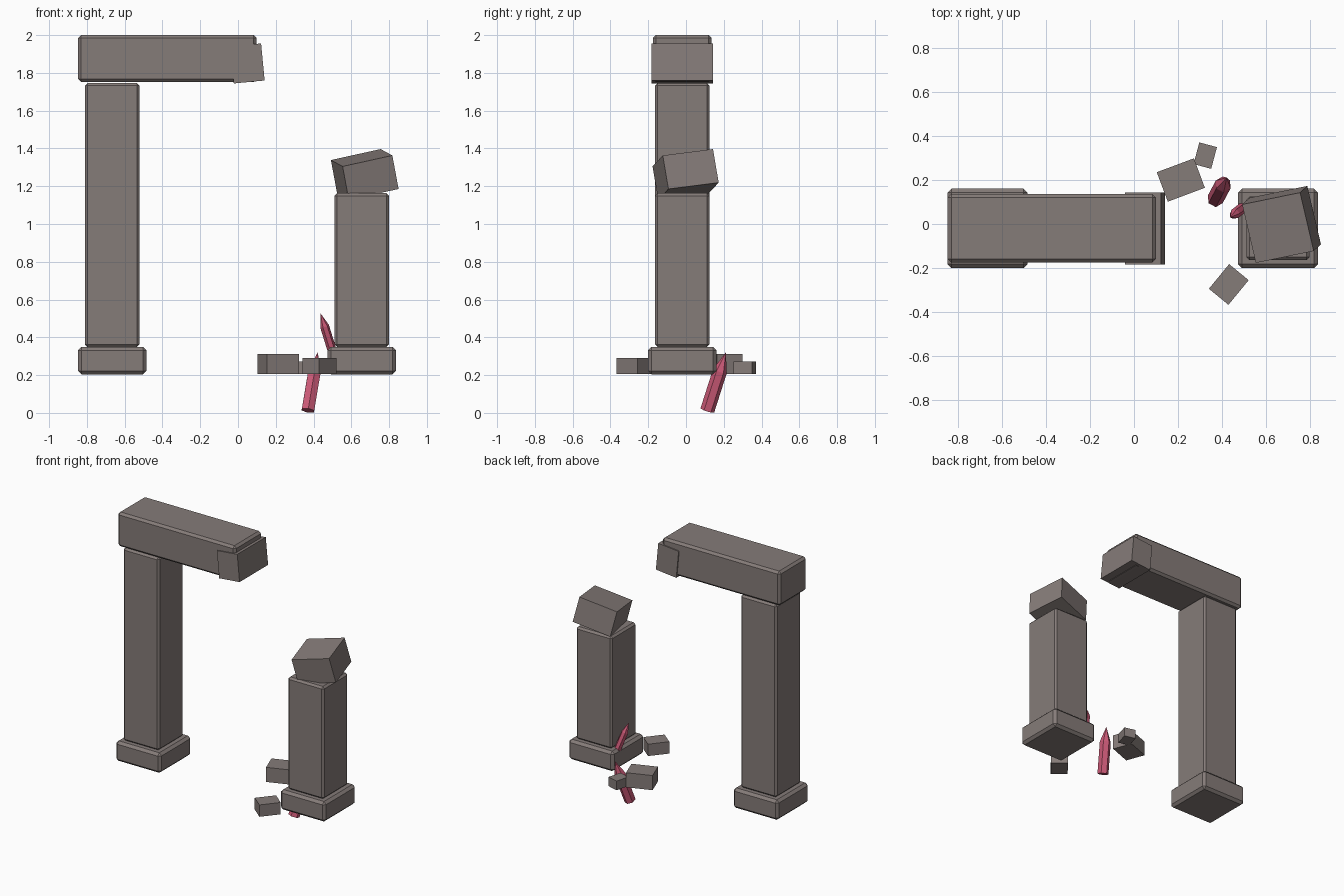
import bpy, bmesh, math
from mathutils import Matrix, Vector, Euler

if "Cube" in bpy.data.objects:
    bpy.data.objects.remove(bpy.data.objects["Cube"])


def material(name, rgb):
    m = bpy.data.materials.new(name)
    m.diffuse_color = (*rgb, 1)
    m.use_nodes = True
    m.node_tree.nodes["Principled BSDF"].inputs["Base Color"].default_value = m.diffuse_color
    return m


STONE = material("warm grey stone", (0.235, 0.2, 0.19))
CRYSTAL = material("rose crystal", (0.62, 0.105, 0.19))


def finish(name, bm, mat):
    bmesh.ops.recalc_face_normals(bm, faces=bm.faces)
    me = bpy.data.meshes.new(name)
    bm.to_mesh(me)
    bm.free()
    me.materials.append(mat)
    ob = bpy.data.objects.new(name, me)
    bpy.context.collection.objects.link(ob)
    return ob


def block(name, centre, size, rot=(0, 0, 0), bevel=0.0):
    """Stone block, rotated in degrees, with optional chamfered edges."""
    bm = bmesh.new()
    bmesh.ops.create_cube(bm, size=1, matrix=Matrix.Diagonal((*size, 1)))
    if bevel:
        bmesh.ops.bevel(bm, geom=bm.edges[:], offset=bevel, segments=1,
                        affect='EDGES', profile=0.5)
    turn = Euler([math.radians(a) for a in rot]).to_matrix().to_4x4()
    bm.transform(Matrix.Translation(centre) @ turn)
    return finish(name, bm, STONE)


def crystal(name, base, tip, radius, shoulder=0.68):
    """Six-sided prism ending in a point, from base centre to tip."""
    base, tip = Vector(base), Vector(tip)
    axis = tip - base
    length = axis.length
    bm = bmesh.new()
    rings = []
    for z in (0, length * shoulder):
        rings.append([bm.verts.new((radius * math.cos(i * math.pi / 3),
                                    radius * math.sin(i * math.pi / 3), z))
                      for i in range(6)])
    top = bm.verts.new((0, 0, length))
    bm.faces.new(rings[0])
    for i in range(6):
        j = (i + 1) % 6
        bm.faces.new((rings[0][i], rings[0][j], rings[1][j], rings[1][i]))
        bm.faces.new((rings[1][i], rings[1][j], top))
    bm.transform(Matrix.Translation(base) @ axis.to_track_quat('Z', 'Y').to_matrix().to_4x4())
    return finish(name, bm, CRYSTAL)


def column(side, x, top):
    """Square plinth with a pillar standing on it."""
    block(side + "_plinth", (x, Y, 0.277), (0.362, 0.362, 0.145), bevel=0.018)
    block(side + "_pillar", (x, Y, (0.348 + top) / 2),
          (0.288, 0.288, top - 0.348), bevel=0.014)


Y = -0.02

# Tall whole column and short broken column
column("left", -0.666, 1.747)
column("right", 0.655, 1.163)

# Broken lintel with its cracked end
block("lintel", (-0.374, Y, 1.876), (0.946, 0.312, 0.248), bevel=0.016)
block("lintel_broken_end", (0.05, Y, 1.85), (0.164, 0.327, 0.197), rot=(0, -5.5, 0))

# Tilted cap on the broken column
block("broken_cap", (0.671, -0.002, 1.262), (0.275, 0.275, 0.183), rot=(7.2, -12.2, 11.6))

# Fallen rubble
block("rubble_large", (0.213, 0.2, 0.258), (0.18, 0.143, 0.106), rot=(0, 0, 20.5))
block("rubble_small", (0.324, 0.311, 0.238), (0.083, 0.102, 0.066), rot=(0, 0, -15))
block("rubble_medium", (0.431, -0.275, 0.248), (0.115, 0.145, 0.086), rot=(0, 0, -39.4))

# Crystals
crystal("large_crystal", (0.37, 0.113, 0.013), (0.422, 0.211, 0.32), 0.038)
crystal("small_crystal", (0.503, 0.08, 0.315), (0.437, 0.03, 0.527), 0.024)
